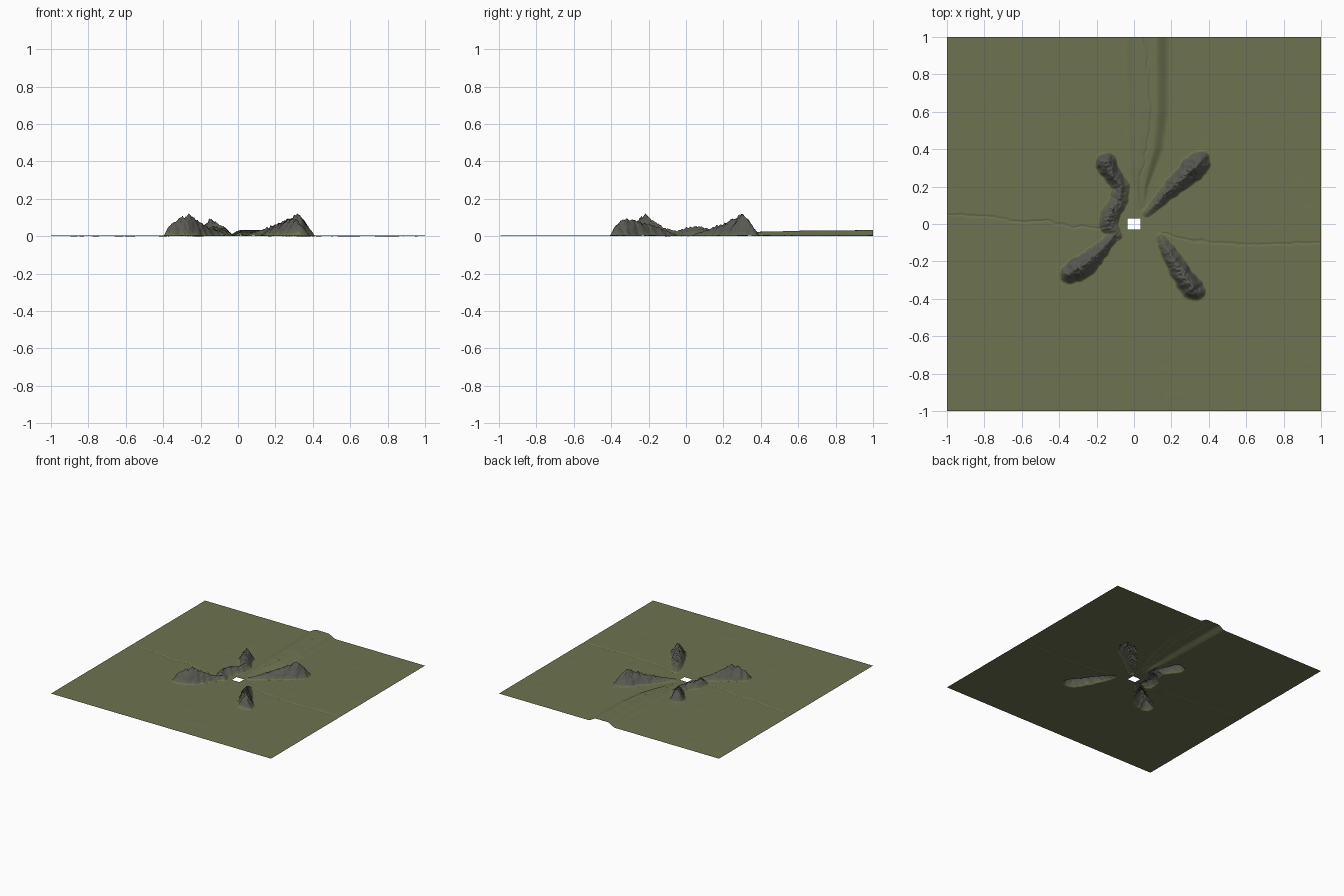
import bpy, math
from mathutils import Vector, noise

if "Cube" in bpy.data.objects:
    bpy.data.objects.remove(bpy.data.objects["Cube"])

N = 310                      # grid cells per side
BASE = 0.003

# ridge spines: x, y, crest height, half width
RIDGES = [
    [(.07, .06, .014, .025), (.13, .12, .035, .036), (.22, .21, .072, .052),
     (.28, .265, .098, .062), (.32, .30, .125, .068), (.35, .33, .085, .060)],
    [(.14, -.07, .014, .026), (.18, -.14, .045, .042), (.22, -.21, .068, .05),
     (.27, -.29, .095, .058), (.31, -.34, .09, .062), (.325, -.355, .07, .055)],
    [(-.10, -.05, .025, .028), (-.16, -.12, .045, .042), (-.22, -.18, .085, .056),
     (-.26, -.22, .115, .062), (-.31, -.245, .10, .064), (-.345, -.265, .07, .054)],
    [(-.15, .325, .098, .058), (-.12, .27, .072, .05), (-.07, .20, .045, .046),
     (-.08, .13, .04, .05), (-.13, .05, .055, .055), (-.14, .0, .045, .05),
     (-.09, -.06, .02, .03)],
]
# embankment: y, left toe, right toe, height
BANK = [(.08, .0, .06, .0), (.20, -.01, .08, .010), (.30, -.03, .12, .017),
        (.40, -.04, .16, .021), (.60, -.05, .19, .026), (1.0, -.06, .19, .030)]
# shallow gullies
GULLIES = [
    [(-1, .05), (-.75, .04), (-.62, .01), (-.45, .015), (-.33, -.02), (-.15, -.02)],
    [(.15, -.05), (.3, -.09), (.6, -.11), (1, -.10)],
    [(.06, 1), (.09, .7), (.09, .55), (.06, .35), (.03, .22), (.04, .08)],
]


def nearest(px, py, a, b):
    dx, dy = b[0] - a[0], b[1] - a[1]
    t = ((px - a[0]) * dx + (py - a[1]) * dy) / (dx * dx + dy * dy)
    t = max(0, min(1, t))
    return math.hypot(px - a[0] - t * dx, py - a[1] - t * dy), t


def smooth(t):
    t = max(0, min(1, t))
    return t * t * (3 - 2 * t)


def bank_height(x, y):
    for a, b in zip(BANK, BANK[1:]):
        if a[0] <= y <= b[0] + 1e-6:
            t = (y - a[0]) / (b[0] - a[0])
            left, right, h = (a[i] + t * (b[i] - a[i]) for i in (1, 2, 3))
            s = .3 * (right - left)
            return h * min(smooth((x - left) / s), smooth((right - x) / s))
    return 0


def ridge_height(x, y):
    if max(abs(x), abs(y)) > .45:
        return 0
    best = 0
    wob = noise.noise(Vector((x * 28, y * 28, 3))) * .16
    crag = noise.noise(Vector((x * 45, y * 45, 7)))
    fine = noise.noise(Vector((x * 100, y * 100, 1)))
    for spine in RIDGES:
        for a, b in zip(spine, spine[1:]):
            d, t = nearest(x, y, a, b)
            h = a[2] + t * (b[2] - a[2])
            w = a[3] + t * (b[3] - a[3])
            q = d / w + wob
            if q < 1:
                f = 1 - max(0, q) ** 1.25
                best = max(best, h * f * (1 - .3 * abs(crag) + .12 * fine))
    return best


def gully_depth(x, y):
    wx = x + .012 * noise.noise(Vector((x * 20, y * 20, 0)))
    wy = y + .012 * noise.noise(Vector((x * 20, y * 20, 9)))
    d = min(nearest(wx, wy, a, b)[0] for g in GULLIES for a, b in zip(g, g[1:]))
    return .0035 * max(0, 1 - d / .009)


# grid that is denser near the middle
coords = [.45 * u + .55 * u ** 3 for u in (2 * i / N - 1 for i in range(N + 1))]
# snap the nearest grid lines to the sides of the central opening
def snapped(half):
    c = list(coords)
    for s in (-half, half):
        i = min(range(N + 1), key=lambda k: abs(c[k] - s))
        c[i] = s
    return c

HX, HY = .035, .03
xs, ys = snapped(HX), snapped(HY)
verts, rock = [], []
for y in ys:
    for x in xs:
        r = ridge_height(x, y)
        z = BASE + .0008 * noise.noise(Vector((x * 12, y * 12, 0)))
        z += max(r, bank_height(x, y)) - gully_depth(x, y)
        verts.append((x, y, max(0, z)))
        rock.append(r)

faces, mats = [], []
for j in range(N):
    for i in range(N):
        cx, cy = (xs[i] + xs[i + 1]) / 2, (ys[j] + ys[j + 1]) / 2
        if abs(cx) < HX and abs(cy) < HY:
            continue                     # central opening
        k = j * (N + 1) + i
        faces.append((k, k + 1, k + N + 2, k + N + 1))
        mats.append(2 if rock[k] > .022 else 1 if rock[k] > .006 else 0)

mesh = bpy.data.meshes.new("terrain")
mesh.from_pydata(verts, [], faces)
for name, col in (("grass", (.155, .17, .08, 1)), ("scree", (.115, .12, .075, 1)),
                  ("rock", (.10, .10, .088, 1))):
    m = bpy.data.materials.new(name)
    m.diffuse_color = col
    m.use_nodes = True
    m.node_tree.nodes["Principled BSDF"].inputs["Base Color"].default_value = m.diffuse_color
    mesh.materials.append(m)
mesh.polygons.foreach_set("material_index", mats)
mesh.polygons.foreach_set("use_smooth", [True] * len(faces))
mesh.update()
terrain = bpy.data.objects.new("terrain", mesh)
bpy.context.collection.objects.link(terrain)
